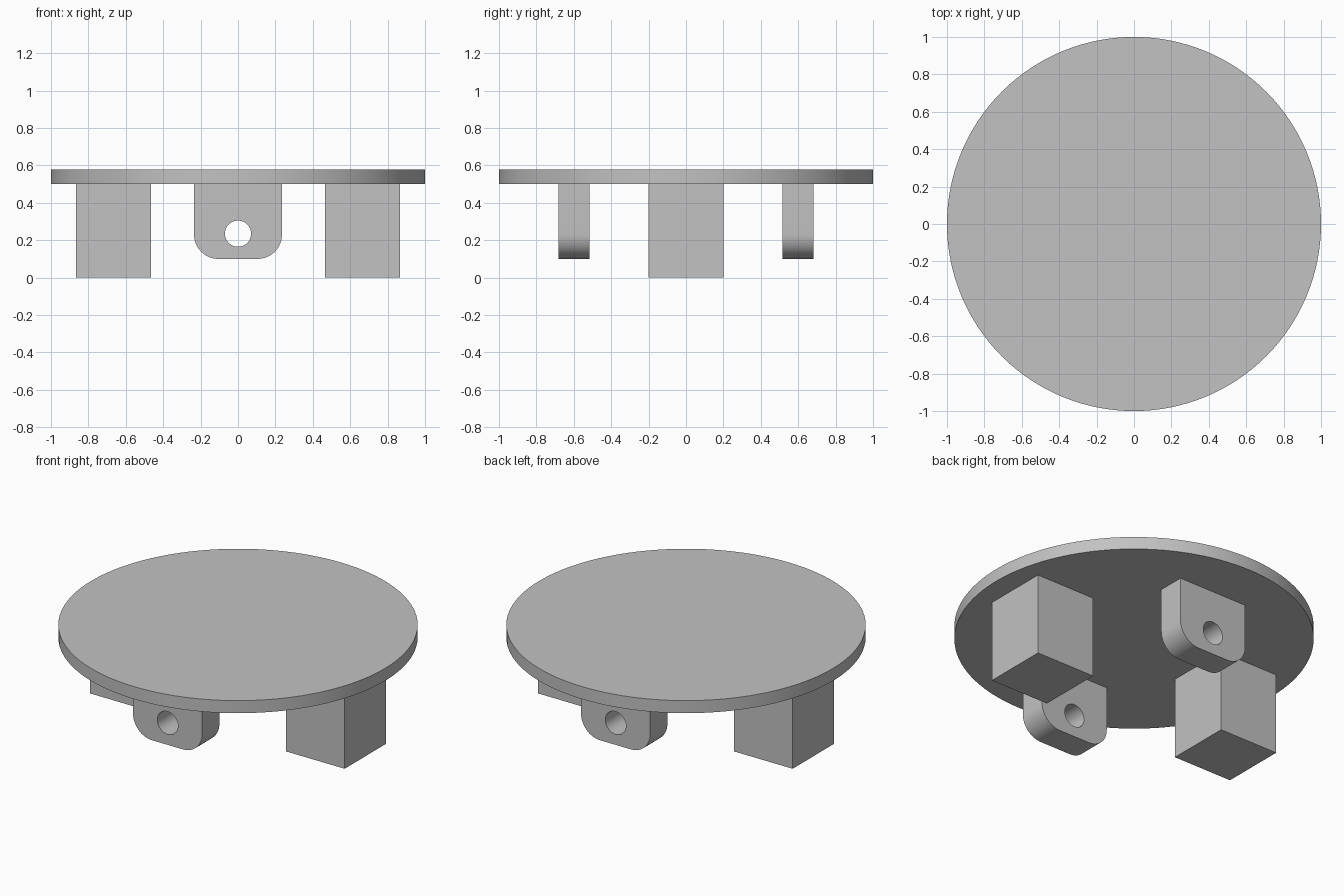
import bpy
import bmesh
from math import sin, cos, pi, radians
from mathutils import Vector

cube = bpy.data.objects.get("Cube")
if cube:
    bpy.data.objects.remove(cube, do_unlink=True)

grey = bpy.data.materials.new("plain grey")
grey.use_nodes = True
colour = (0.54, 0.54, 0.54, 1)
grey.diffuse_color = colour
grey.node_tree.nodes["Principled BSDF"].inputs["Base Color"].default_value = colour

DISC_BOTTOM, DISC_TOP = 0.5, 0.577


def finish(obj, name, smooth=False):
    obj.name = obj.data.name = name
    obj.data.materials.append(grey)
    if smooth:
        bpy.ops.object.select_all(action='DESELECT')
        obj.select_set(True)
        bpy.context.view_layer.objects.active = obj
        bpy.ops.object.shade_smooth_by_angle(angle=radians(30))


def arc(cx, cz, r, start, end, steps):
    angles = [start + (end - start) * i / steps for i in range(steps + 1)]
    return [(cx + r * cos(a), cz + r * sin(a)) for a in angles]


def add_lug(name, y_front, thickness):
    """Plate with rounded lower corners and a round through hole."""
    half, bottom, r, hole_z, hole_r = 0.235, 0.1, 0.13, 0.235, 0.07
    outline = [(half, DISC_BOTTOM), (-half, DISC_BOTTOM)]
    outline += arc(r - half, bottom + r, r, pi, 1.5 * pi, 16)
    outline += arc(half - r, bottom + r, r, 1.5 * pi, 2 * pi, 16)
    hole = arc(0, hole_z, hole_r, 0, 2 * pi, 48)[:-1]

    bm = bmesh.new()
    edges = []
    for loop in (outline, hole):
        verts = [bm.verts.new((x, y_front, z)) for x, z in loop]
        edges += [bm.edges.new((v, verts[i - 1])) for i, v in enumerate(verts)]
    bmesh.ops.triangle_fill(bm, use_beauty=True, edges=edges, normal=(0, -1, 0))
    extruded = bmesh.ops.extrude_face_region(bm, geom=bm.faces[:], use_keep_orig=True)
    moved = [g for g in extruded["geom"] if isinstance(g, bmesh.types.BMVert)]
    bmesh.ops.translate(bm, verts=moved, vec=Vector((0, thickness, 0)))
    bmesh.ops.recalc_face_normals(bm, faces=bm.faces[:])
    mesh = bpy.data.meshes.new(name)
    bm.to_mesh(mesh)
    bm.free()
    obj = bpy.data.objects.new(name, mesh)
    bpy.context.collection.objects.link(obj)
    finish(obj, name, smooth=True)


# Round top plate
bpy.ops.mesh.primitive_cylinder_add(
    vertices=128, radius=1, depth=DISC_TOP - DISC_BOTTOM,
    location=(0, 0, (DISC_TOP + DISC_BOTTOM) / 2))
finish(bpy.context.object, "round_plate", smooth=True)

# Square feet on either side
for side, sign in (("left", 1), ("right", -1)):
    bpy.ops.mesh.primitive_cube_add(size=1, location=(sign * 0.665, 0, DISC_BOTTOM / 2))
    foot = bpy.context.object
    foot.scale = (0.4, 0.4, DISC_BOTTOM)
    bpy.ops.object.transform_apply(location=False, rotation=False, scale=True)
    finish(foot, side + "_foot")

# Pierced lugs at front and back
add_lug("front_lug", -0.683, 0.167)
add_lug("back_lug", 0.516, 0.167)
